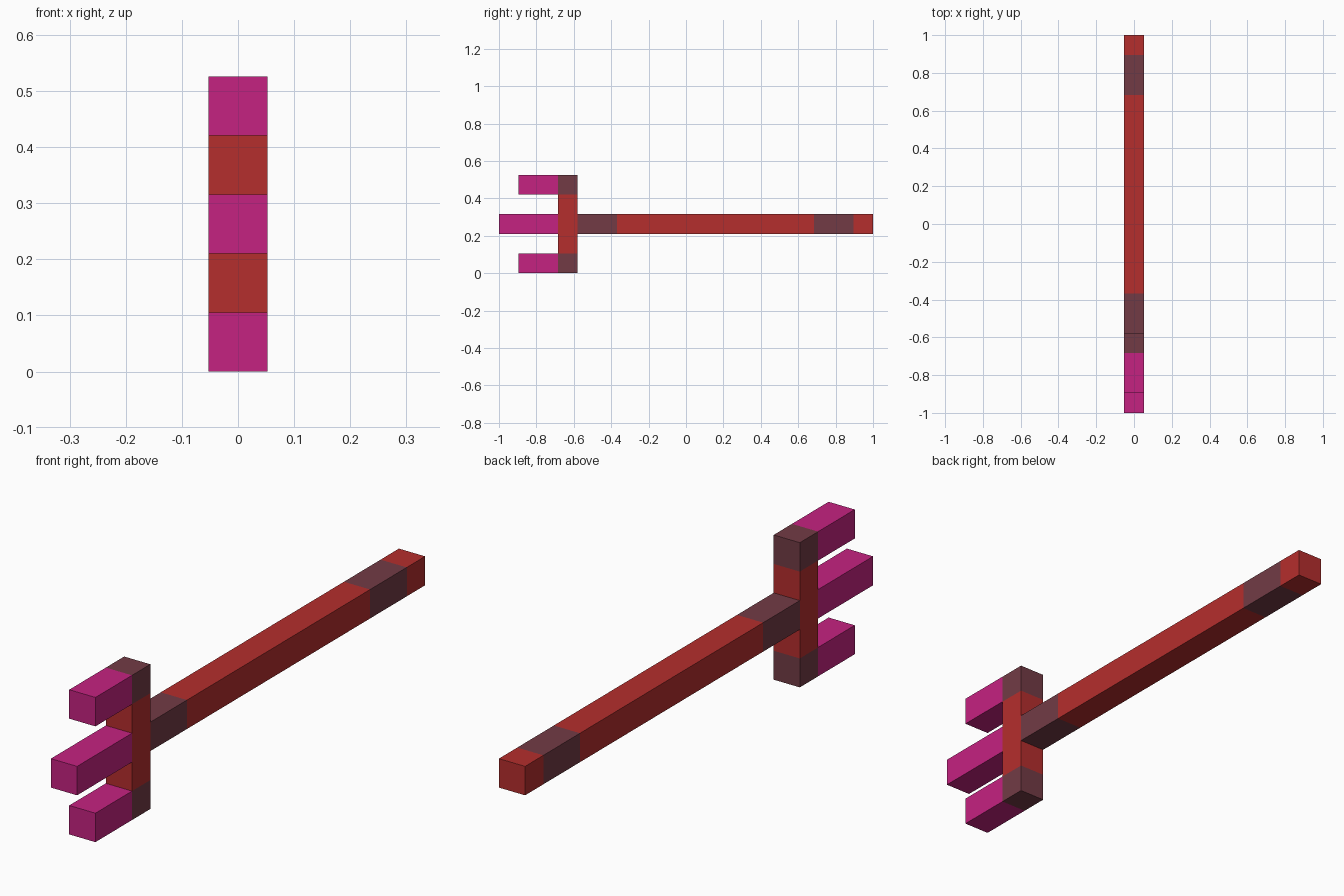
import bpy, bmesh
from mathutils import Vector

if "Cube" in bpy.data.objects:
    bpy.data.objects.remove(bpy.data.objects["Cube"])

U = 2 / 19  # one block; the model is 19 blocks long


def material(name, rgb):
    lin = [((c / 255 + 0.055) / 1.055) ** 2.4 for c in rgb]
    m = bpy.data.materials.new(name)
    m.diffuse_color = (*lin, 1)
    m.use_nodes = True
    m.node_tree.nodes["Principled BSDF"].inputs["Base Color"].default_value = m.diffuse_color
    return m


magenta = material("magenta", (197, 34, 129))
red = material("red", (181, 46, 45))
maroon = material("dark_maroon", (114, 59, 69))


def bar(name, lo, hi, axis, mats, cuts=()):
    """Box in block units, cut across its long axis, one material per band."""
    lo, hi = Vector(lo), Vector(hi)
    bm = bmesh.new()
    bmesh.ops.create_cube(bm, size=1)
    for v in bm.verts:
        v.co = Vector([(lo[i] + hi[i]) / 2 + v.co[i] * (hi[i] - lo[i]) for i in range(3)])
    normal = Vector([float(i == axis) for i in range(3)])
    for c in cuts:
        bmesh.ops.bisect_plane(bm, geom=bm.verts[:] + bm.edges[:] + bm.faces[:],
                               plane_co=normal * c, plane_no=normal)
    for f in bm.faces:
        f.material_index = sum(f.calc_center_median()[axis] > c for c in cuts)
    # Blocks to scene units, centred along y
    for v in bm.verts:
        v.co = (v.co - Vector((0, 9.5, 0))) * U
    bmesh.ops.recalc_face_normals(bm, faces=bm.faces)
    mesh = bpy.data.meshes.new(name)
    bm.to_mesh(mesh)
    bm.free()
    for m in mats:
        mesh.materials.append(m)
    obj = bpy.data.objects.new(name, mesh)
    bpy.context.collection.objects.link(obj)


# Long shaft with two dark grip bands
bar("shaft", (-.5, 4, 2), (.5, 19, 3), 1, [maroon, red, maroon, red], (6, 16, 18))
# Upright crossbar with dark ends
bar("crossbar", (-.5, 3, 0), (.5, 4, 5), 2, [maroon, red, maroon], (1, 4))
# Three prongs, the middle one longer
for name, start, z in (("lower_prong", 1, 0), ("middle_prong", 0, 2), ("upper_prong", 1, 4)):
    bar(name, (-.5, start, z), (.5, 3, z + 1), 1, [magenta])
